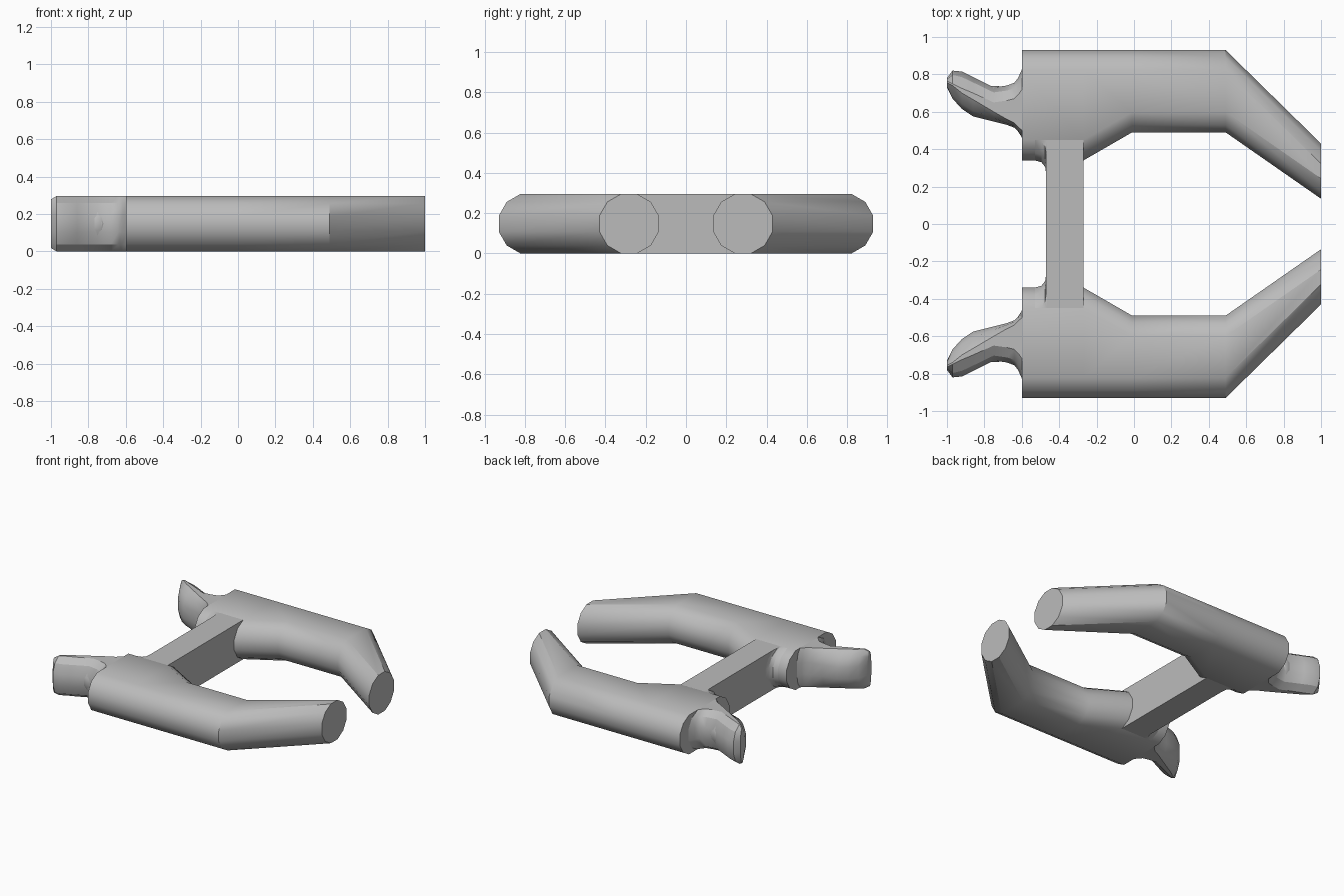
import bpy, bmesh, math

cube = bpy.data.objects.get("Cube")
if cube:
    bpy.data.objects.remove(cube)

H = 0.148  # half thickness
grey = bpy.data.materials.new("plain_grey")
grey.use_nodes = True
GREY = (0.5, 0.5, 0.5, 1)
grey.diffuse_color = GREY
grey.node_tree.nodes["Principled BSDF"].inputs["Base Color"].default_value = GREY


def loft(name, rings):
    """Skin a list of equal-length point rings and cap both ends."""
    bm = bmesh.new()
    loops = [[bm.verts.new(p) for p in ring] for ring in rings]
    n = len(loops[0])
    for a, b in zip(loops, loops[1:]):
        for i in range(n):
            j = (i + 1) % n
            bm.faces.new((a[i], a[j], b[j], b[i]))
    bm.faces.new(loops[0])
    bm.faces.new(loops[-1])
    bmesh.ops.recalc_face_normals(bm, faces=bm.faces)
    mesh = bpy.data.meshes.new(name)
    bm.to_mesh(mesh)
    bm.free()
    mesh.materials.append(grey)
    obj = bpy.data.objects.new(name, mesh)
    bpy.context.collection.objects.link(obj)
    bpy.ops.object.select_all(action='DESELECT')
    obj.select_set(True)
    bpy.context.view_layer.objects.active = obj
    bpy.ops.object.shade_smooth_by_angle(angle=math.radians(33))
    return obj


# Twelve-sided rounding shared by the arms and the corner fillets
radius = H / math.cos(math.radians(15))
corners = [(radius * math.cos(a), radius * math.sin(a))
           for a in (math.radians(15 + 30 * k) for k in range(12))]


def arm_ring(x, inner, outer, s):
    return [(x, s * ((outer - H if u > 0 else inner + H) + u), H + v)
            for u, v in corners]


def handle_ring(x, outer, top_out, top_in, inner, h, s):
    mid_out, mid_in = (top_out + 2 * outer) / 3, (top_in + 2 * inner) / 3
    upper = [(outer, 0.3), (mid_out, 0.75), (top_out, 1),
             (top_in, 1), (mid_in, 0.75), (inner, 0.3)]
    pts = upper + [(y, -z) for y, z in reversed(upper)]
    return [(x, s * y, H + z * h) for y, z in pts]


# x, inner edge, outer edge
arm_path = [(-0.6, 0.34, 0.93), (-0.27, 0.34, 0.93), (-0.01, 0.49, 0.93),
            (0.49, 0.49, 0.93), (1.0, 0.135, 0.43)]
# x, outer side, outer top edge, inner top edge, inner side, half height
handle_path = [
    (-1.0, 0.78, 0.765, 0.755, 0.73, 0.13), (-0.97, 0.82, 0.75, 0.74, 0.67, H),
    (-0.92, 0.815, 0.725, 0.70, 0.615, H), (-0.86, 0.785, 0.70, 0.665, 0.575, H),
    (-0.75, 0.73, 0.65, 0.60, 0.548, H), (-0.68, 0.74, 0.66, 0.56, 0.53, H),
    (-0.64, 0.755, 0.67, 0.54, 0.515, H), (-0.62, 0.78, 0.69, 0.52, 0.495, H),
    (-0.598, 0.83, 0.72, 0.50, 0.46, H)]

for side, s in (("left", 1), ("right", -1)):
    loft(side + "_arm", [arm_ring(*p, s) for p in arm_path])
    loft(side + "_handle", [handle_ring(*p, s) for p in handle_path])

    # Concave corner between crossbar and arm, following the rounded inner side
    inner_side = sorted((c for c in corners if c[0] < 0), key=lambda c: c[1])
    rings = []
    for u, v in inner_side:
        y = 0.34 + H + u
        curve = [(-0.465, y - 0.07), (-0.47, y - 0.07), (-0.475, y - 0.035),
                 (-0.495, y - 0.01), (-0.53, y), (-0.465, y)]
        rings.append([(cx, s * cy, H + v) for cx, cy in curve])
    loft(side + "_corner_fillet", rings)

    # Low faceted boss on the outside of the handle
    boss = []
    for r, y in ((0.075, 0.71), (0.03, 0.738)):
        boss.append([(-0.755 + r * math.cos(k * math.pi / 4), s * y,
                      H + 1.2 * r * math.sin(k * math.pi / 4)) for k in range(8)])
    loft(side + "_handle_boss", boss)

# Straight bar joining the arms
loft("crossbar", [[(x, y, z) for x, z in
                   ((-0.47, 0), (-0.27, 0), (-0.27, 2 * H), (-0.47, 2 * H))]
                  for y in (-0.45, 0.45)])
